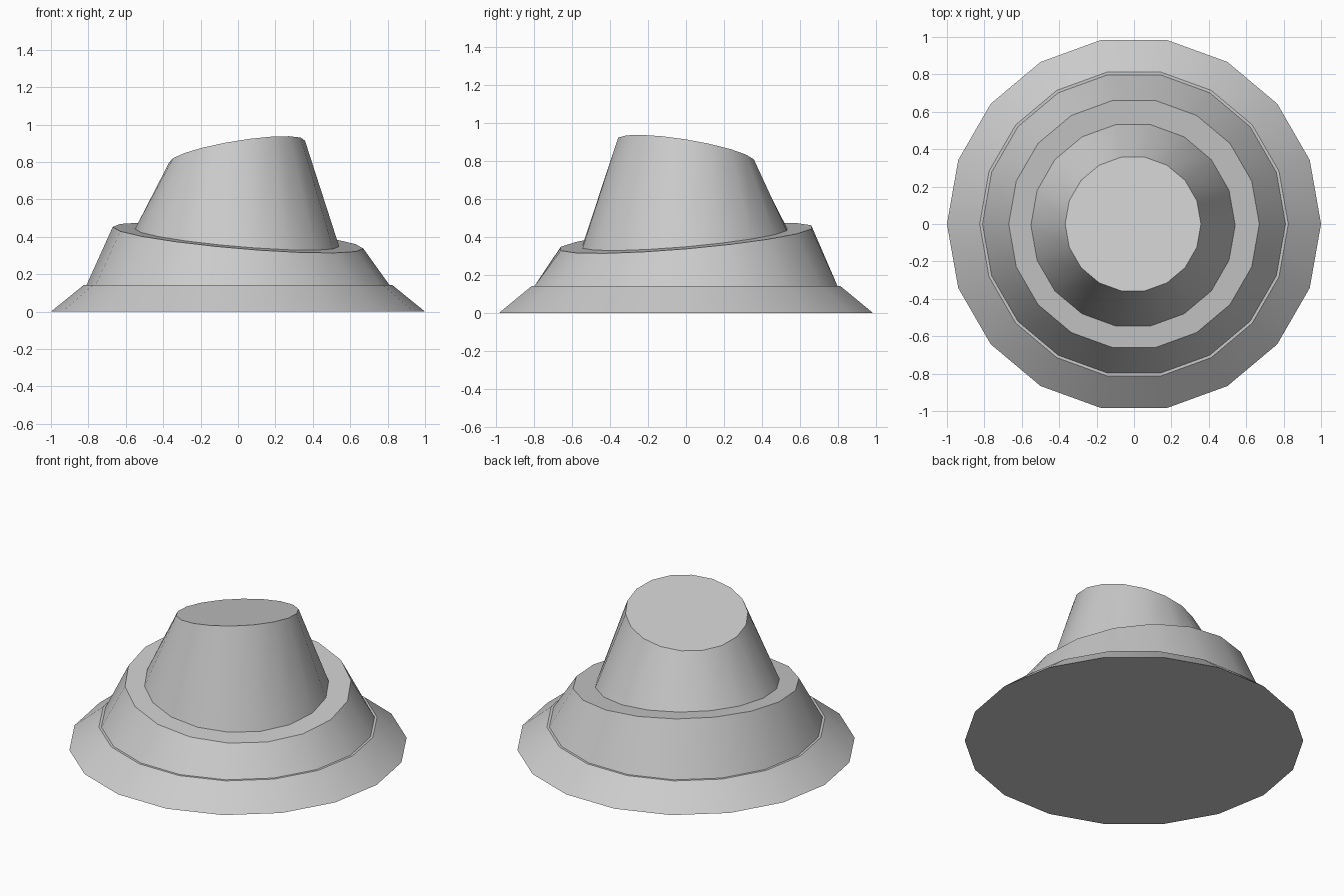
import bpy, bmesh
from math import cos, sin, pi, radians

if "Cube" in bpy.data.objects:
    bpy.data.objects.remove(bpy.data.objects["Cube"])

SIDES = 18
# Each ring: radius, centre x, centre y, height, slope in x, slope in y
RINGS = [
    (1.00, 0, 0, 0.0, 0, 0),                      # foot
    (0.825, 0, 0, 0.142, 0, 0),                   # skirt top
    (0.81, 0, 0, 0.142, 0, 0),                    # narrow ledge
    (0.67, 0, 0, 0.395, -0.086, 0.086),           # tilted step, outer edge
    (0.546, -0.005, -0.007, 0.395, -0.086, 0.086),  # tilted step, inner edge
    (0.363, -0.005, 0, 0.856, 0.16, -0.16),       # slanted top
]

bm = bmesh.new()


def add_ring(r, cx, cy, z, sx, sy):
    verts = []
    for i in range(SIDES):
        a = 2 * pi * i / SIDES
        x, y = r * cos(a), r * sin(a)
        verts.append(bm.verts.new((cx + x, cy + y, z + sx * x + sy * y)))
    return verts


# Loft between the rings, then cap both ends
rings = [add_ring(*ring) for ring in RINGS]
for low, high in zip(rings, rings[1:]):
    for i in range(SIDES):
        j = (i + 1) % SIDES
        bm.faces.new((low[i], low[j], high[j], high[i]))
bm.faces.new(rings[0][::-1])
bm.faces.new(rings[-1])
bmesh.ops.recalc_face_normals(bm, faces=bm.faces[:])

mesh = bpy.data.meshes.new("stepped_cone")
bm.to_mesh(mesh)
bm.free()
obj = bpy.data.objects.new("stepped_cone", mesh)
bpy.context.collection.objects.link(obj)

# Smooth walls with crisp rims
bpy.context.view_layer.objects.active = obj
obj.select_set(True)
bpy.ops.object.shade_smooth_by_angle(angle=radians(25))
